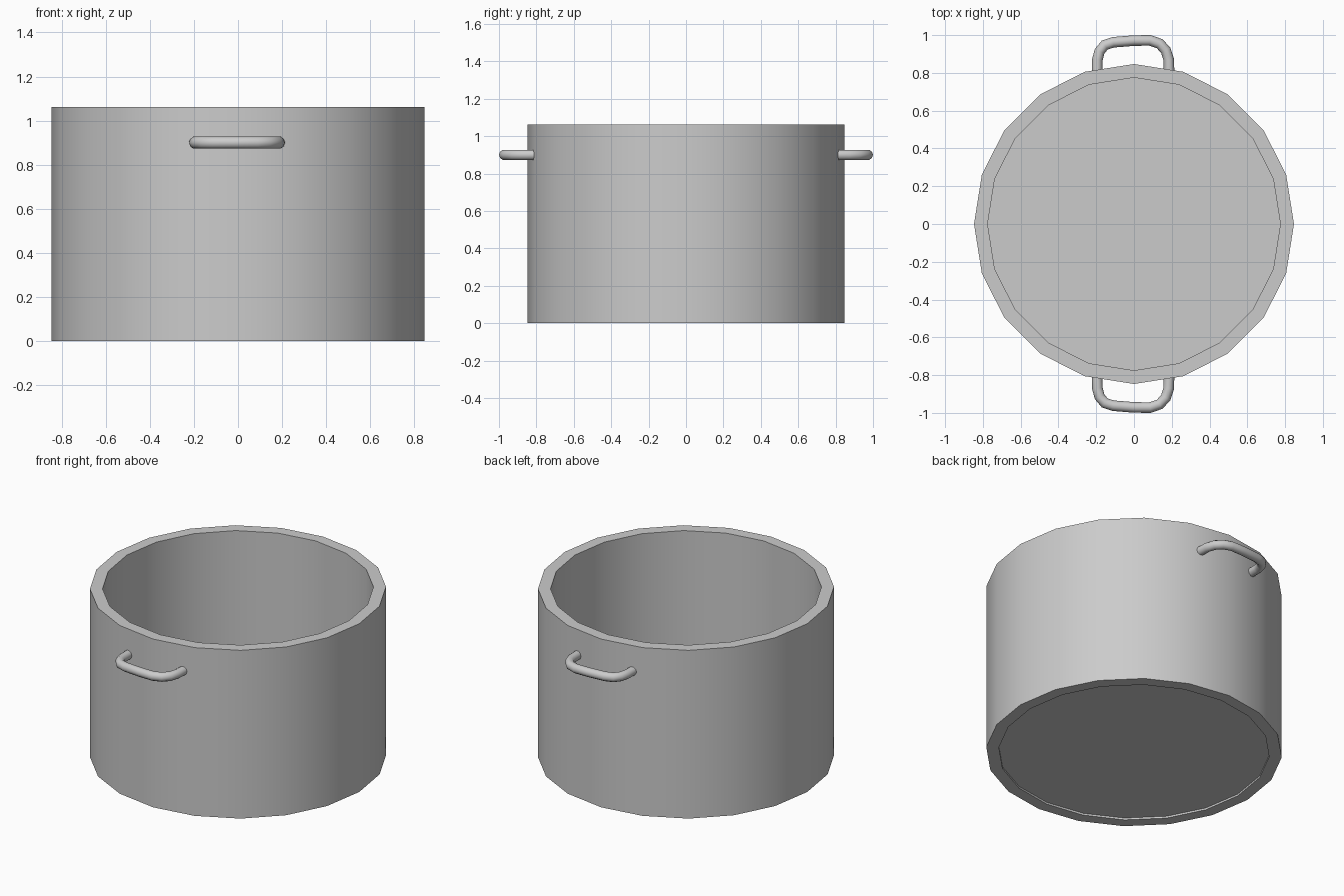
import bpy, bmesh, math

if "Cube" in bpy.data.objects:
    bpy.data.objects.remove(bpy.data.objects["Cube"])

SIDES = 20
R_OUT, R_IN, HEIGHT = 0.847, 0.775, 1.062
FLOOR_LOW, FLOOR_TOP = 0.012, 0.05


def finish(obj, angle):
    bpy.ops.object.select_all(action='DESELECT')
    obj.select_set(True)
    bpy.context.view_layer.objects.active = obj
    bpy.ops.object.shade_smooth_by_angle(angle=math.radians(angle))


# Pot body: lathed wall with a slightly recessed base
profile = [(0, FLOOR_TOP), (R_IN, FLOOR_TOP), (R_IN, HEIGHT), (R_OUT, HEIGHT),
           (R_OUT, 0), (R_IN, 0), (R_IN, FLOOR_LOW), (0, FLOOR_LOW)]
bm = bmesh.new()
verts = [bm.verts.new((r, 0, z)) for r, z in profile]
edges = [bm.edges.new(pair) for pair in zip(verts, verts[1:])]
bmesh.ops.spin(bm, geom=verts + edges, cent=(0, 0, 0), axis=(0, 0, 1),
               angle=2 * math.pi, steps=SIDES, use_duplicate=False)
bmesh.ops.remove_doubles(bm, verts=bm.verts, dist=0.0005)
bmesh.ops.recalc_face_normals(bm, faces=bm.faces)
# Merge the centre fans into flat floor discs
flat = [v for v in bm.verts if v.co.xy.length < 0.001]
bmesh.ops.dissolve_verts(bm, verts=flat)
mesh = bpy.data.meshes.new("pot_body")
bm.to_mesh(mesh)
bm.free()
body = bpy.data.objects.new("pot_body", mesh)
bpy.context.collection.objects.link(body)
finish(body, 30)

# Handles: bent round rod, mirrored front to back
path = [(-0.195, 0.80), (-0.194, 0.87), (-0.182, 0.915), (-0.155, 0.947),
        (-0.11, 0.962), (0.0, 0.971), (0.085, 0.972), (0.135, 0.955),
        (0.168, 0.92), (0.184, 0.87), (0.186, 0.80)]


def make_handle(name, side):
    curve = bpy.data.curves.new(name, 'CURVE')
    curve.dimensions = '3D'
    curve.bevel_depth = 0.028
    curve.bevel_resolution = 3
    curve.use_fill_caps = True
    spline = curve.splines.new('POLY')
    spline.points.add(len(path) - 1)
    for point, (x, y) in zip(spline.points, path):
        point.co = (x, side * y, 0.9, 1)
    obj = bpy.data.objects.new(name, curve)
    bpy.context.collection.objects.link(obj)
    bpy.ops.object.select_all(action='DESELECT')
    obj.select_set(True)
    bpy.context.view_layer.objects.active = obj
    bpy.ops.object.convert(target='MESH')
    finish(bpy.context.view_layer.objects.active, 50)


make_handle("front_handle", -1)
make_handle("back_handle", 1)
